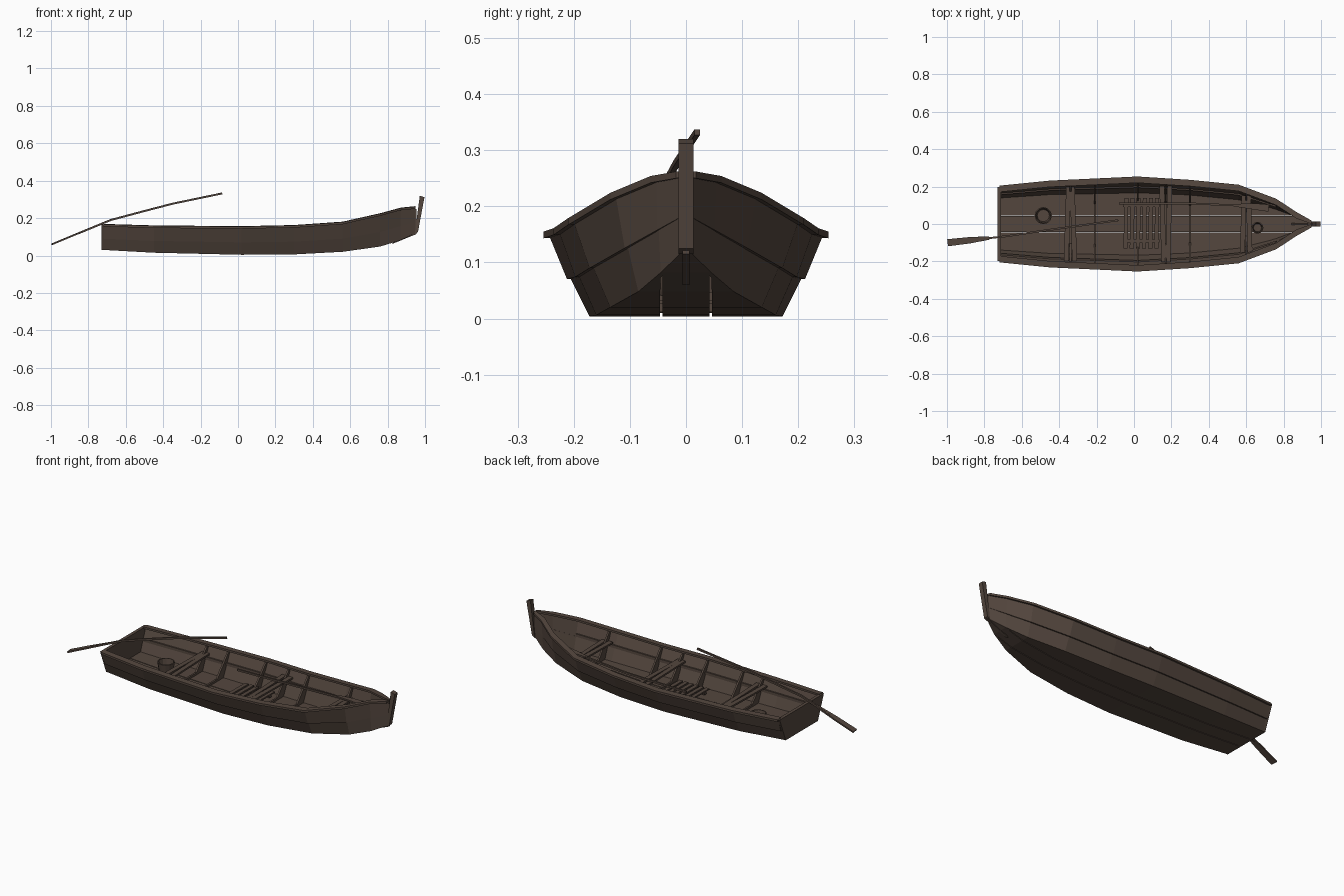
import bpy, bmesh, math
from mathutils import Vector

cube = bpy.data.objects.get("Cube")
if cube:
    bpy.data.objects.remove(cube)

wood = bpy.data.materials.new("weathered_brown_wood")
wood.use_nodes = True
COLOUR = (0.088, 0.062, 0.048, 1)
wood.diffuse_color = COLOUR
bsdf = wood.node_tree.nodes["Principled BSDF"]
bsdf.inputs["Base Color"].default_value = COLOUR
bsdf.inputs["Roughness"].default_value = 0.9

# Hull stations: x, bottom half width, bottom z, sheer half width, sheer z
STATIONS = [(-0.72, 0.145, 0.03, 0.195, 0.16), (-0.45, 0.163, 0.015, 0.222, 0.152),
            (0.02, 0.172, 0.004, 0.244, 0.148), (0.3, 0.16, 0.006, 0.226, 0.154),
            (0.56, 0.135, 0.02, 0.2, 0.172), (0.76, 0.085, 0.048, 0.125, 0.217),
            (0.87, 0.045, 0.082, 0.053, 0.247), (0.95, 0.006, 0.12, 0.008, 0.255)]


def station(x):
    for a, b in zip(STATIONS, STATIONS[1:]):
        if x <= b[0]:
            t = (x - a[0]) / (b[0] - a[0])
            return [p + (q - p) * t for p, q in zip(a, b)][1:]
    return STATIONS[-1][1:]


def finish(name, bm, mirror=False, thick=0, offset=-1):
    bmesh.ops.recalc_face_normals(bm, faces=bm.faces)
    me = bpy.data.meshes.new(name)
    bm.to_mesh(me)
    bm.free()
    me.materials.append(wood)
    ob = bpy.data.objects.new(name, me)
    bpy.context.collection.objects.link(ob)
    if thick:
        mod = ob.modifiers.new("thickness", 'SOLIDIFY')
        mod.thickness, mod.offset = thick, offset
    if mirror:
        ob.modifiers.new("mirror", 'MIRROR').use_axis = (False, True, False)
    return ob


def loft(name, rings, closed=True, **kw):
    """Skin a list of equally long cross-sections."""
    bm = bmesh.new()
    vs = [[bm.verts.new(p) for p in ring] for ring in rings]
    n = len(vs[0])
    for a, b in zip(vs, vs[1:]):
        for i in range(n if closed else n - 1):
            j = (i + 1) % n
            bm.faces.new((a[i], a[j], b[j], b[i]))
    if closed:
        bm.faces.new(vs[0])
        bm.faces.new(vs[-1])
    return finish(name, bm, **kw)


def beam(name, path, w, h, **kw):
    """Sweep a box section of half width w(t) and half height h along a path."""
    pts = [Vector(p) for p in path]
    rings = []
    for i, p in enumerate(pts):
        d = pts[min(i + 1, len(pts) - 1)] - pts[max(i - 1, 0)]
        side = d.cross(Vector((0, 0, 1))).normalized()
        up = side.cross(d).normalized()
        ww = w[i] if isinstance(w, (list, tuple)) else w
        rings.append([p + side * ww * s + up * h * t for s, t in ((-1, -1), (1, -1), (1, 1), (-1, 1))])
    return loft(name, rings, **kw)


# Overlapping side planks
def side_point(s, f, out=0):
    x, bw, bz, rw, rz = s
    return (x, bw + (rw - bw) * f + out, bz + (rz - bz) * f)


for name, lo, hi, lap in (("lower_strake", 0, 0.5, 0), ("upper_strake", 0.46, 1, 0.007)):
    rings = []
    for s in STATIONS:
        k = lap * min(1, s[3] / 0.15)
        t = 0.01 * min(1, s[3] / 0.05)
        rings.append([side_point(s, lo, k), side_point(s, hi, 0),
                      side_point(s, hi, -t), side_point(s, lo, -t)])
    loft(name, rings, mirror=True)

# Bottom planks with narrow seams between them
SEAM = 0.044


def strip(name, inner, outer, mirror):
    rings = []
    for x, bw, bz, rw, rz in STATIONS:
        a, b = min(inner, bw), min(outer, bw)
        rings.append([(x, a, bz), (x, b, bz), (x, b, bz + 0.01), (x, a, bz + 0.01)])
    loft(name, rings, mirror=mirror)


strip("bottom_side_plank", SEAM + 0.002, 1, True)
strip("bottom_centre_plank", 0, SEAM - 0.002, True)

# Gunwale rail
rings = []
for x, bw, bz, rw, rz in STATIONS:
    y0, y1 = max(rw - 0.024, 0), rw + 0.01
    rings.append([(x, y0, rz - 0.002), (x, y1, rz - 0.005), (x, y1, rz + 0.007), (x, y0, rz + 0.009)])
loft("gunwale", rings, mirror=True)

# Inner stringer along each side
beam("side_stringer", [(s[0], side_point(s, 0.55)[1] - 0.013, side_point(s, 0.55)[2])
                       for s in STATIONS[:-2]], 0.004, 0.008, mirror=True)

# Transom
bw, bz, rw, rz = station(-0.72)
loft("transom", [[(x, -bw, bz), (x, bw, bz), (x, rw + 0.004, rz + 0.006), (x, -rw - 0.004, rz + 0.006)]
                 for x in (-0.73, -0.712)])


# Solid cut from a side profile in the xz plane
def side_profile(name, pts, half):
    return loft(name, [[(x, y, z) for x, z in pts] for y in (-half, half)])


# Stem post and the wedge below it
side_profile("stem_post", [(0.945, 0.115), (0.962, 0.125), (0.997, 0.312), (0.972, 0.32)], 0.013)
side_profile("stem_wedge", [(0.82, 0.06), (0.955, 0.115), (0.955, 0.25), (0.93, 0.25), (0.84, 0.08)], 0.006)

# Frames across the floor with triangular knees at the sides
for x in (-0.34, -0.21, 0.02, 0.17, 0.3, 0.6):
    bw, bz, rw, rz = station(x)
    f = bz + 0.008
    beam("floor_frame", [(x, -bw + 0.005, f + 0.006), (x, bw - 0.005, f + 0.006)], 0.005, 0.008)
    knee = [(bw - 0.006, f), (bw - 0.065, f), (bw - 0.06, f + 0.015), (rw - 0.026, rz - 0.004), (rw - 0.01, rz - 0.004)]
    loft("side_knee", [[(x + d, y, z) for y, z in knee] for d in (-0.005, 0.005)], mirror=True)

# Seats, each made of two slightly skewed boards
for x, z, skew in ((-0.34, 0.11, 0.006), (0.17, 0.11, -0.005), (0.6, 0.125, 0.004)):
    bw, bz, rw, rz = station(x)
    y = bw + (rw - bw) * (z - bz) / (rz - bz) - 0.012
    for d, k in ((-0.016, skew), (0.016, -skew)):
        beam("seat_board", [(x + d - k, -y, z), (x + d + k, y, z)], 0.013, 0.005)

# Slatted floor grating
for i in range(6):
    x = -0.045 + i * 0.033
    beam("grating_slat", [(x, -0.13, 0.036), (x + 0.004, 0.14, 0.036)], 0.011, 0.004)
for y in (-0.09, 0.1):
    beam("grating_bearer", [(-0.06, y, 0.027), (0.135, y, 0.027)], 0.008, 0.006)


# Open round tubs
def tub(name, x, y, z, r, h):
    bm = bmesh.new()
    bmesh.ops.create_cone(bm, cap_ends=True, segments=12, radius1=r * 0.8, radius2=r, depth=h)
    top = [f for f in bm.faces if f.normal.z > 0.9]
    bmesh.ops.delete(bm, geom=top, context='FACES_ONLY')
    bmesh.ops.translate(bm, vec=(x, y, z + h / 2), verts=bm.verts)
    finish(name, bm, thick=0.006)


tub("stern_tub", -0.485, 0.045, 0.026, 0.046, 0.055)
tub("bow_tub", 0.66, -0.02, 0.04, 0.032, 0.045)


# Curved oars: slim shaft and a flat blade
def oar(name, shaft, blade):
    beam(name + "_shaft", shaft, 0.005, 0.005)
    beam(name + "_blade", blade, (0.019, 0.017, 0.009), 0.004)


oar("steering_oar",
    [(-0.85, -0.084, 0.12), (-0.68, -0.065, 0.19), (-0.5, -0.038, 0.238), (-0.35, -0.017, 0.277), (-0.085, 0.02, 0.332)],
    [(-0.995, -0.1, 0.06), (-0.88, -0.087, 0.108), (-0.775, -0.075, 0.151)])
oar("spare_oar",
    [(-0.08, 0.11, 0.118), (0.3, 0.11, 0.125), (0.6, 0.097, 0.142)],
    [(0.72, 0.085, 0.15), (0.65, 0.093, 0.147), (0.56, 0.099, 0.142)])
